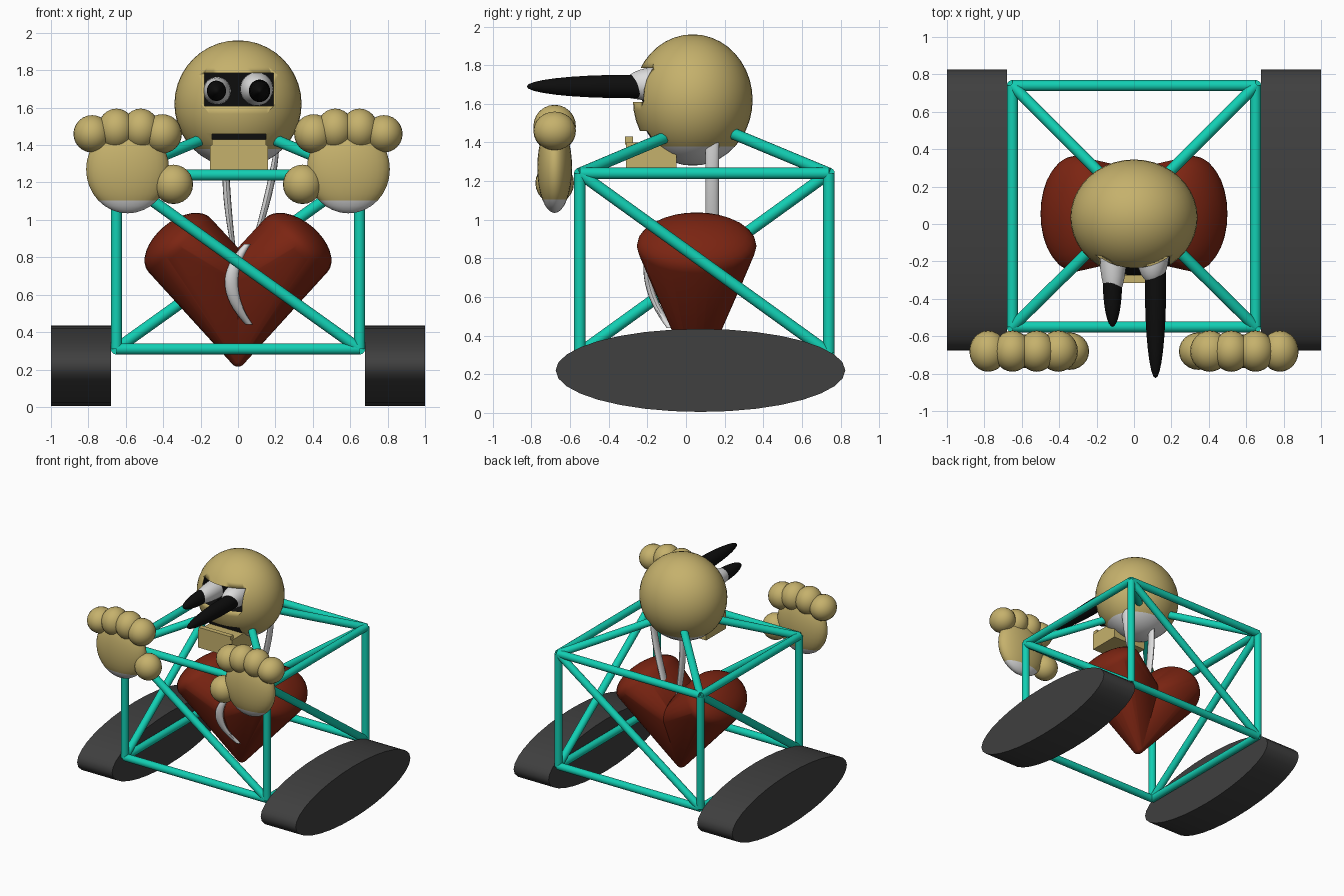
import bpy, bmesh, math
from mathutils import Vector, Matrix

if "Cube" in bpy.data.objects:
    bpy.data.objects.remove(bpy.data.objects["Cube"])


def material(name, rgb):
    m = bpy.data.materials.new(name)
    m.use_nodes = True
    m.diffuse_color = (*rgb, 1)
    m.node_tree.nodes["Principled BSDF"].inputs["Base Color"].default_value = (*rgb, 1)
    return m


TAN = material("tan", (0.56, 0.44, 0.15))
WHITE = material("white", (0.72, 0.72, 0.72))
BLACK = material("black", (0.004, 0.004, 0.004))
TEAL = material("teal", (0.006, 0.62, 0.45))
RED = material("dark_red", (0.2, 0.018, 0.006))
RUBBER = material("rubber_grey", (0.05, 0.05, 0.05))


def finish(name, *mats, angle=40):
    ob = bpy.context.object
    ob.name = name
    for m in mats:
        ob.data.materials.append(m)
    bpy.ops.object.shade_smooth_by_angle(angle=math.radians(angle))
    return ob


def ball(name, loc, size, *mats, axis="Z", seg=32):
    bpy.ops.mesh.primitive_uv_sphere_add(segments=seg, ring_count=seg // 2, radius=1, location=loc)
    ob = bpy.context.object
    if axis == "Y":
        ob.data.transform(Matrix.Rotation(math.pi / 2, 4, "X"))
    ob.data.transform(Matrix.Diagonal((*size, 1)))
    return finish(name, *mats)


def paint_below(ob, z):
    # second material on the faces under a given height
    for p in ob.data.polygons:
        if p.center.z + ob.location.z < z:
            p.material_index = 1


def rod(name, a, b, radius=0.03):
    a, b = Vector(a), Vector(b)
    d = b - a
    bpy.ops.mesh.primitive_cylinder_add(vertices=16, radius=radius, depth=d.length, location=(a + b) / 2,
                                        rotation=d.to_track_quat("Z", "Y").to_euler())
    finish(name, TEAL)


def box(name, loc, size, *mats):
    bpy.ops.mesh.primitive_cube_add(size=1, location=loc)
    ob = bpy.context.object
    ob.data.transform(Matrix.Diagonal((*size, 1)))
    return finish(name, *mats, angle=20)


def from_bmesh(name, bm, *mats, angle=40):
    me = bpy.data.meshes.new(name)
    bm.to_mesh(me)
    bm.free()
    ob = bpy.data.objects.new(name, me)
    bpy.context.collection.objects.link(ob)
    bpy.ops.object.select_all(action="DESELECT")
    ob.select_set(True)
    bpy.context.view_layer.objects.active = ob
    return finish(name, *mats, angle=angle)


# Frame: box edges, one diagonal per side, and struts up to the head
X, Y0, Y1, Z0, Z1 = 0.65, -0.55, 0.74, 0.31, 1.24
ring = [(-X, Y0), (X, Y0), (X, Y1), (-X, Y1)]
for i, (a, b) in enumerate(zip(ring, ring[1:] + ring[:1])):
    rod("frame_bottom_bar", (*a, Z0), (*b, Z0))
    rod("frame_top_bar", (*a, Z1), (*b, Z1))
    rod("frame_post", (*a, Z0), (*a, Z1))
    rod("head_strut", (*a, Z1), (0, 0.09, 1.51))
    rod("frame_brace", (*a, Z1), (*b, Z0))

# Wheels: flattened drums
for side, name in ((1, "left"), (-1, "right")):
    bpy.ops.mesh.primitive_cylinder_add(vertices=32, radius=1, depth=0.32, end_fill_type="TRIFAN",
                                        location=(side * 0.84, 0.075, 0.22))
    wheel = bpy.context.object
    wheel.data.transform(Matrix.Diagonal((0.215, 0.75, 1, 1)))
    wheel.data.transform(Matrix.Rotation(math.pi / 2, 4, "Y"))
    finish(name + "_wheel", RUBBER)
    bpy.ops.object.shade_smooth()


# Heart: each half is a hull around a tilted lobe, the middle ridge and the tip
def heart_half(side):
    bm = bmesh.new()

    def blob(loc, size, tilt=0):
        m = (Matrix.Translation(loc) @ Matrix.Rotation(tilt, 4, "Y") @ Matrix.Diagonal((*size, 1)))
        bmesh.ops.create_uvsphere(bm, u_segments=28, v_segments=16, radius=1, matrix=m)

    blob((side * 0.312, 0.055, 0.865), (0.22, 0.31, 0.13), side * math.radians(40))
    blob((0, 0.055, 0.70), (0.02, 0.24, 0.15))
    blob((0, 0.055, 0.255), (0.04, 0.05, 0.04))
    out = bmesh.ops.convex_hull(bm, input=bm.verts)
    bmesh.ops.delete(bm, geom=list({g for g in out["geom_interior"] + out["geom_unused"]
                                    if isinstance(g, bmesh.types.BMVert)}), context="VERTS")
    return from_bmesh("heart_half", bm, RED, angle=50)


for side in (-1, 1):
    heart_half(side)


# White ribbons: two neck cords and one band across the heart
def ribbon(name, points, half_size):
    # quadratic curve through three points, swept with a small ellipse
    p0, p1, p2 = map(Vector, points)
    ctrl = 2 * p1 - (p0 + p2) / 2
    bm = bmesh.new()
    rings, n, sides = [], 16, 12
    for i in range(n + 1):
        t = i / n
        c = (1 - t) ** 2 * p0 + 2 * t * (1 - t) * ctrl + t * t * p2
        taper = 0.55 + 0.45 * math.sin(math.pi * t)
        rings.append([bm.verts.new(c + Vector((math.cos(k * math.tau / sides) * half_size[0] * taper,
                                               math.sin(k * math.tau / sides) * half_size[1], 0)))
                      for k in range(sides)])
    for r, s in zip(rings, rings[1:]):
        for k in range(sides):
            j = (k + 1) % sides
            bm.faces.new((r[k], r[j], s[j], s[k]))
    bm.faces.new(rings[0])
    bm.faces.new(rings[-1])
    bmesh.ops.recalc_face_normals(bm, faces=bm.faces)
    return from_bmesh(name, bm, WHITE)


ribbon("neck_cord_right", [(-0.06, 0.135, 1.42), (-0.06, 0.135, 1.15), (-0.02, 0.135, 0.82)], (0.02, 0.035))
ribbon("neck_cord_left", [(0.21, 0.135, 1.42), (0.165, 0.135, 1.15), (0.07, 0.135, 0.82)], (0.02, 0.035))
ribbon("heart_band", [(0.05, -0.18, 0.87), (-0.035, -0.19, 0.66), (0.06, -0.08, 0.44)], (0.035, 0.02))

# Head with white underside, eye recess and mouth cut
head = ball("head", (0, 0.035, 1.62), (0.34, 0.31, 0.34), TAN, WHITE, BLACK, seg=40)
paint_below(head, 1.375)
for name, loc, size in (("eye_recess_cutter", (0.005, -0.25, 1.697), (0.37, 0.22, 0.175)),
                        ("mouth_cutter", (0.005, -0.26, 1.41), (0.29, 0.2, 0.1))):
    cutter = box(name, loc, size, TAN, WHITE, BLACK)
    for p in cutter.data.polygons:
        p.material_index = 2
    mod = head.modifiers.new(name, "BOOLEAN")
    mod.operation = "DIFFERENCE"
    mod.solver = "EXACT"
    mod.object = cutter
    cutter.hide_render = True
    cutter.hide_set(True)

# Jaw block with a raised front lip
box("jaw", (0.005, -0.18, 1.33), (0.31, 0.26, 0.14), TAN)
box("jaw_lip", (0.005, -0.295, 1.41), (0.29, 0.04, 0.04), TAN)

# Eyes: stretched white eyeballs with long black pupils
ball("right_eye", (-0.112, -0.12, 1.69), (0.075, 0.29, 0.075), WHITE, axis="Y")
ball("right_pupil", (-0.115, -0.30, 1.69), (0.052, 0.25, 0.055), BLACK, axis="Y")
ball("left_eye", (0.1, -0.15, 1.70), (0.088, 0.17, 0.09), WHITE, axis="Y")
ball("left_pupil", (0.115, -0.32, 1.69), (0.057, 0.505, 0.06), BLACK, axis="Y")

# Hands: palm, four knuckles and a thumb on each side
for side, name in ((1, "left"), (-1, "right")):
    palm = ball(name + "_palm", (side * 0.59, -0.68, 1.27), (0.222, 0.09, 0.235), TAN, WHITE)
    paint_below(palm, 1.1)
    for x, z, rx, rz in ((0.78, 1.46, 0.1, 0.1), (0.65, 1.485, 0.1, 0.11),
                         (0.52, 1.485, 0.1, 0.11), (0.405, 1.46, 0.105, 0.105)):
        ball(name + "_finger", (side * x, -0.68, z), (rx, 0.11, rz), TAN, seg=24)
    ball(name + "_thumb", (side * 0.345, -0.68, 1.19), (0.105, 0.1, 0.105), TAN, seg=24)
